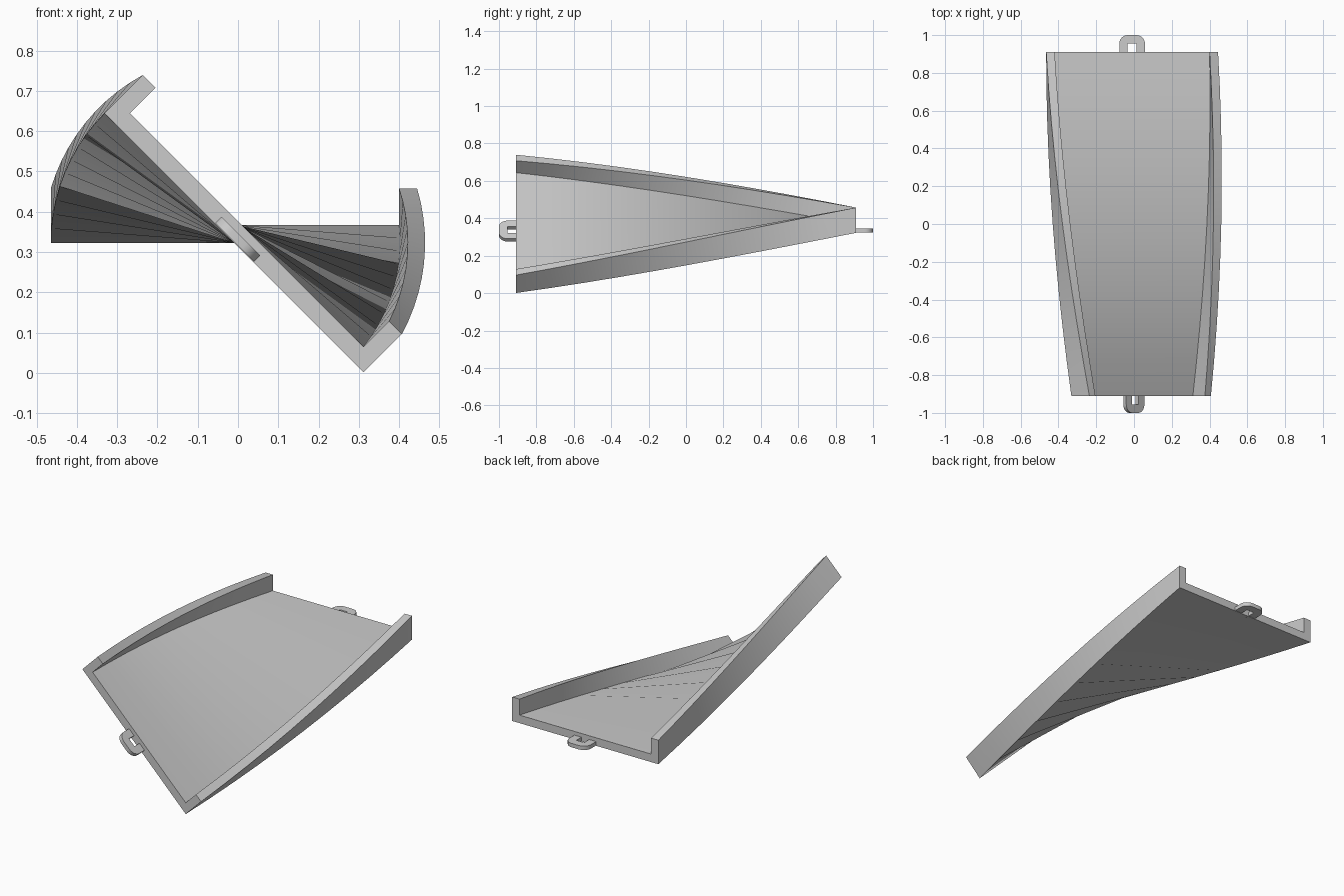
import bpy, bmesh
from math import radians, sin, cos, pi
from mathutils import Matrix, Vector

if "Cube" in bpy.data.objects:
    bpy.data.objects.remove(bpy.data.objects["Cube"])

AXIS = Vector((-0.01, 0, 0.3225))   # twist axis: middle of the floor underside
HALF_LEN, HALF_W, WALL, HEIGHT = 0.91, 0.455, 0.045, 0.135
TWIST, STEPS = radians(45), 10


def place(u, y, v, angle):
    """Local section point (u, v) rolled about the y axis, right side down."""
    return AXIS + Matrix.Rotation(angle, 3, 'Y') @ Vector((u, 0, v)) + Vector((0, y, 0))


def loft(name, sections):
    """Solid through a list of matching closed sections."""
    bm = bmesh.new()
    rings = [[bm.verts.new(p) for p in s] for s in sections]
    n = len(rings[0])
    for a, b in zip(rings, rings[1:]):
        for i in range(n):
            j = (i + 1) % n
            bm.faces.new((a[i], a[j], b[j], b[i]))
    bm.faces.new(rings[0])
    bm.faces.new(rings[-1])
    bmesh.ops.recalc_face_normals(bm, faces=bm.faces)
    mesh = bpy.data.meshes.new(name)
    bm.to_mesh(mesh)
    bm.free()
    obj = bpy.data.objects.new(name, mesh)
    bpy.context.collection.objects.link(obj)
    bpy.ops.object.select_all(action='DESELECT')
    obj.select_set(True)
    bpy.context.view_layer.objects.active = obj
    bpy.ops.object.shade_smooth_by_angle(angle=radians(30))
    return obj


# Twisted track: U channel turned 45 degrees along its length
inner = HALF_W - WALL
channel = [(-HALF_W, 0), (HALF_W, 0), (HALF_W, HEIGHT), (inner, HEIGHT),
           (inner, WALL), (-inner, WALL), (-inner, HEIGHT), (-HALF_W, HEIGHT)]
loft("twisted_track", [
    [place(u, -HALF_LEN + 2 * HALF_LEN * i / STEPS, v, TWIST * (1 - i / STEPS))
     for u, v in channel]
    for i in range(STEPS + 1)])

# Connector loops: rounded arch with a square slot, one at each end
R, W, REACH, ROOT = 0.045, 0.068, 0.09, -0.02
arch = [(W, ROOT)]
for start in (0, pi / 2):
    side = 1 if start == 0 else -1
    arch += [(side * (W - R) + R * cos(start + k * pi / 12),
              REACH - R + R * sin(start + k * pi / 12)) for k in range(7)]
arch += [(-W, ROOT), (-0.024, ROOT), (-0.024, 0.045), (0.024, 0.045), (0.024, ROOT)]

for name, direction, angle in (("back_connector", 1, 0), ("front_connector", -1, TWIST)):
    loft(name, [[place(u, direction * (HALF_LEN + w), v, angle) for u, w in arch]
                for v in (0.002, 0.024)])
